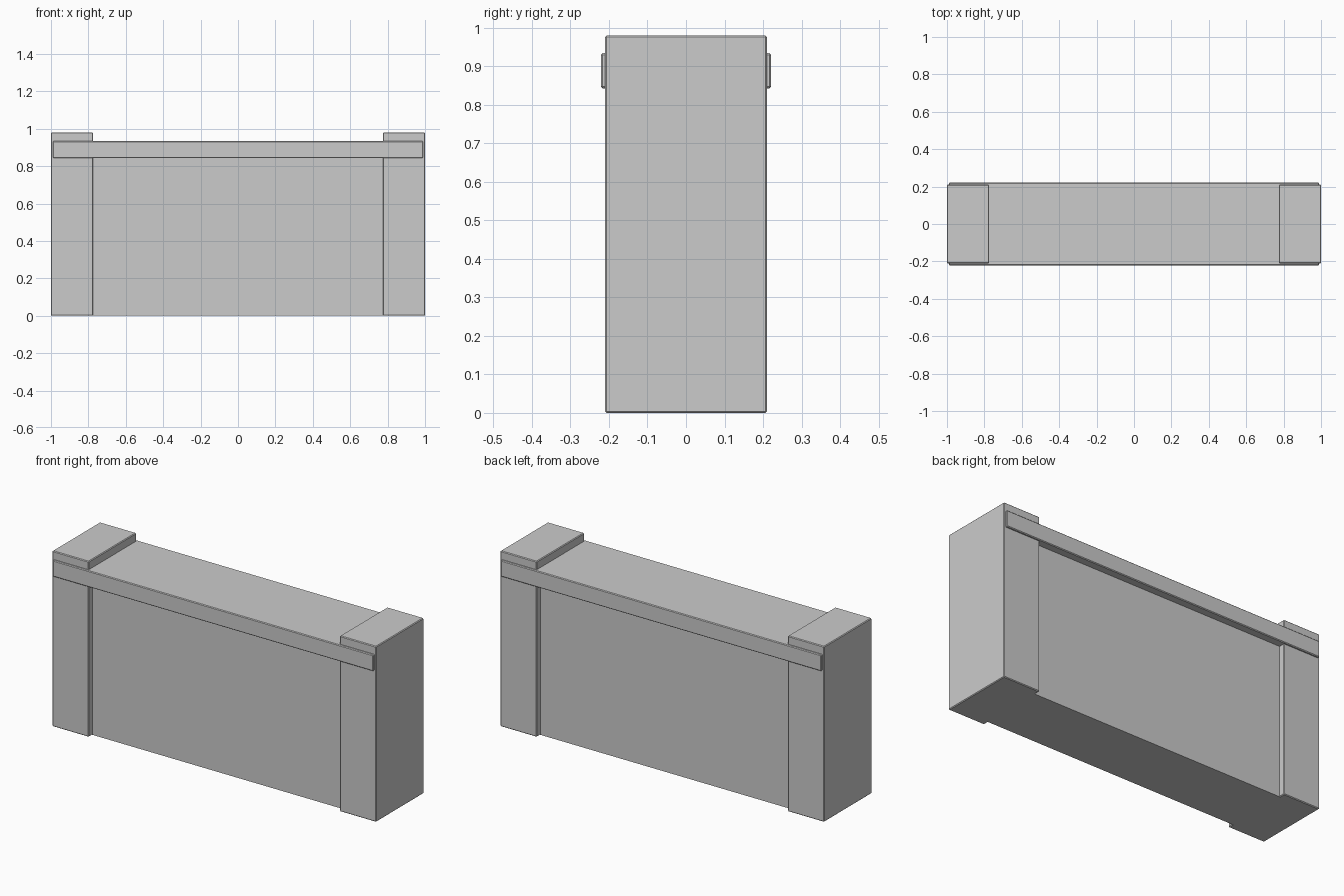
import bpy

if "Cube" in bpy.data.objects:
    bpy.data.objects.remove(bpy.data.objects["Cube"])


def box(name, lo, hi, bevel=0.004):
    """Axis-aligned box between two corners with a fine chamfer."""
    bpy.ops.mesh.primitive_cube_add(
        size=1, location=[(a + b) / 2 for a, b in zip(lo, hi)])
    ob = bpy.context.object
    ob.name = name
    ob.scale = [b - a for a, b in zip(lo, hi)]
    bpy.ops.object.transform_apply(location=False, rotation=False, scale=True)
    if bevel:
        mod = ob.modifiers.new("edge_chamfer", 'BEVEL')
        mod.width = bevel
        mod.segments = 1
    return ob


# Recessed wall panel between the posts
box("wall_panel", (-0.78, -0.177, 0), (0.78, 0.177, 0.85), 0)

# Square end posts
for side, x0, x1 in (("left", -1.0, -0.775), ("right", 0.775, 1.0)):
    box(side + "_post", (x0, -0.21, 0), (x1, 0.21, 0.98))

# Capping slab that runs through both posts and stands slightly proud
box("capping_slab", (-0.99, -0.221, 0.843), (0.99, 0.221, 0.934))
